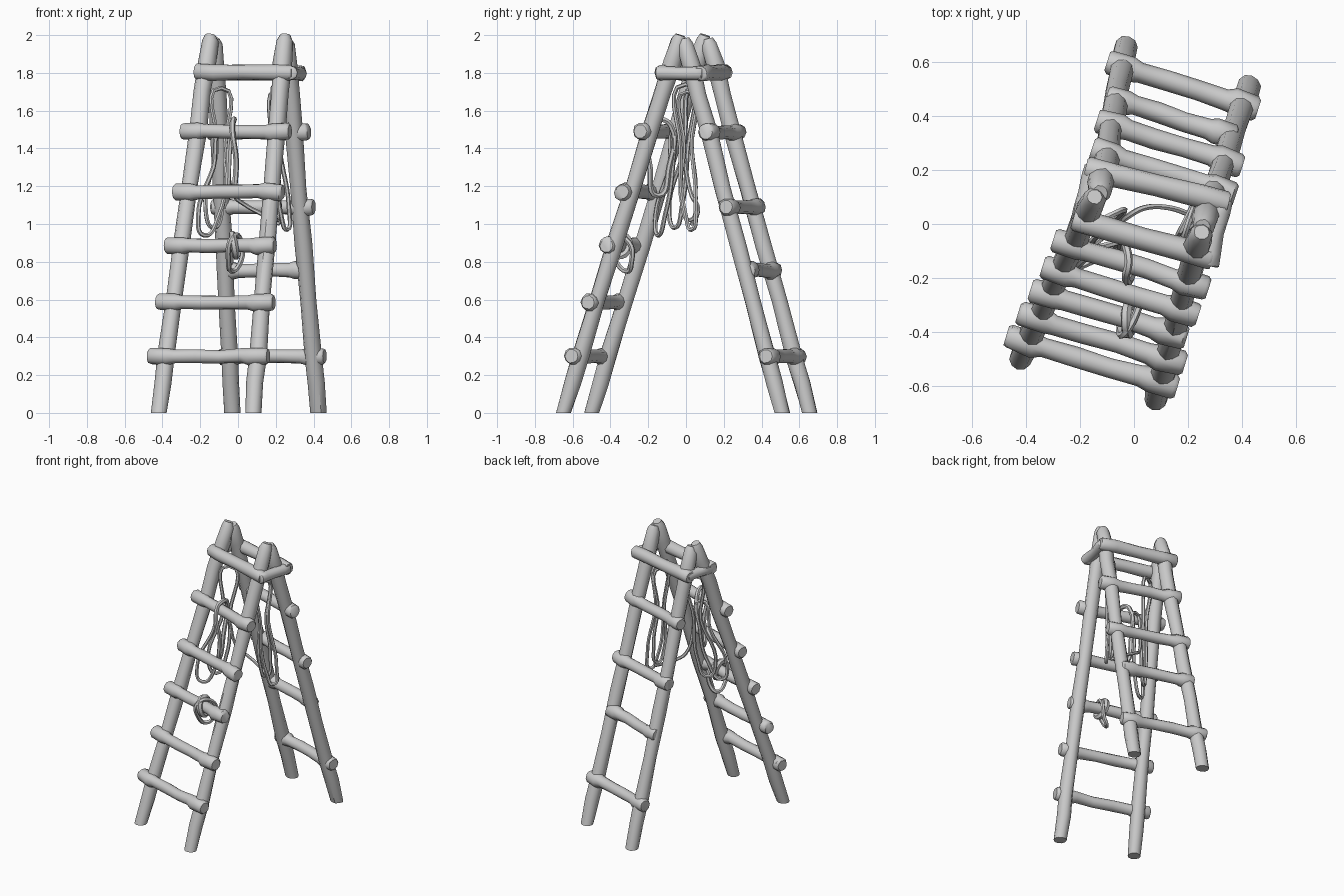
import bpy, bmesh, math, random
from mathutils import Vector

if "Cube" in bpy.data.objects:
    bpy.data.objects.remove(bpy.data.objects["Cube"])

random.seed(4)
SIDES = 10


def log(name, a, b, profile, wobble=0.004):
    """Rough round timber from a to b; profile = (fraction, radius) rings."""
    a, b = Vector(a), Vector(b)
    d = (b - a).normalized()
    ref = Vector((0, 0, 1)) if abs(d.z) < 0.7 else Vector((0, 1, 0))
    u = d.cross(ref).normalized()
    v = d.cross(u)
    bm = bmesh.new()
    rings = []
    for i, (t, r) in enumerate(profile):
        inner = 0 < i < len(profile) - 1
        c = a.lerp(b, t)
        if inner:
            c += u * random.uniform(-wobble, wobble) + v * random.uniform(-wobble, wobble)
        ring = []
        for k in range(SIDES):
            ang = 2 * math.pi * k / SIDES
            rr = r * random.uniform(0.95, 1.05)
            ring.append(bm.verts.new(c + u * (rr * math.cos(ang)) + v * (rr * math.sin(ang))))
        rings.append(ring)
    for lo, hi in zip(rings, rings[1:]):
        for k in range(SIDES):
            n = (k + 1) % SIDES
            bm.faces.new((lo[k], lo[n], hi[n], hi[k]))
    bm.faces.new(rings[0])
    bm.faces.new(rings[-1])
    bmesh.ops.recalc_face_normals(bm, faces=bm.faces)
    me = bpy.data.meshes.new(name)
    bm.to_mesh(me)
    bm.free()
    ob = bpy.data.objects.new(name, me)
    bpy.context.collection.objects.link(ob)
    smooth(ob)
    return ob


def smooth(ob):
    bpy.ops.object.select_all(action='DESELECT')
    ob.select_set(True)
    bpy.context.view_layer.objects.active = ob
    bpy.ops.object.shade_smooth_by_angle(angle=math.radians(45))


def rope(name, pts, r, cyclic=True):
    cu = bpy.data.curves.new(name, 'CURVE')
    cu.dimensions = '3D'
    cu.bevel_depth = r
    cu.bevel_resolution = 1
    cu.resolution_u = 6
    cu.use_fill_caps = True
    sp = cu.splines.new('BEZIER')
    sp.bezier_points.add(len(pts) - 1)
    for bp, p in zip(sp.bezier_points, pts):
        bp.co = p
        bp.handle_left_type = bp.handle_right_type = 'AUTO'
    sp.use_cyclic_u = cyclic
    ob = bpy.data.objects.new(name, cu)
    bpy.context.collection.objects.link(ob)
    bpy.ops.object.select_all(action='DESELECT')
    ob.select_set(True)
    bpy.context.view_layer.objects.active = ob
    bpy.ops.object.convert(target='MESH')
    smooth(bpy.context.view_layer.objects.active)


# Legs: foot and head of each pole
LEGS = {
    "front_left_leg": ((-0.42, -0.50, 0), (-0.145, 0.10, 2.0)),
    "front_right_leg": ((0.08, -0.65, 0), (0.25, -0.03, 2.0)),
    "back_left_leg": ((-0.03, 0.655, 0), (-0.125, 0.115, 1.98)),
    "back_right_leg": ((0.425, 0.51, 0), (0.255, -0.01, 1.98)),
}
leg_profile = [(0, 0.043), (0.08, 0.045), (0.15, 0.046), (0.3, 0.042), (0.45, 0.046), (0.6, 0.043),
               (0.75, 0.047), (0.85, 0.046), (0.93, 0.05), (0.985, 0.043), (1, 0.028)]
for name, (a, b) in LEGS.items():
    leg = log(name, a, b, leg_profile)
    for vert in leg.data.vertices:      # cut feet level with the floor
        if vert.co.z < 0.04:
            vert.co.z = 0


def on_leg(name, z):
    a, b = (Vector(p) for p in LEGS[name])
    return a.lerp(b, z / b.z)


# Rungs: run past both legs with swollen ends
rung_profile = [(0, 0.036), (0.02, 0.045), (0.16, 0.047), (0.22, 0.037), (0.4, 0.038),
                (0.6, 0.037), (0.78, 0.039), (0.84, 0.049), (0.98, 0.046), (1, 0.036)]


def rung(side, z, left_ext, right_ext, offset):
    l, r = on_leg(side + "_left_leg", z), on_leg(side + "_right_leg", z)
    d = (r - l).normalized()
    shift = Vector((offset * 0.26, offset, 0))
    log(f"{side}_rung", l - d * left_ext + shift, r + d * right_ext + shift, rung_profile)


for z, le, re in ((0.30, 0.09, 0.065), (0.585, 0.085, 0.07), (0.885, 0.08, 0.05),
                  (1.17, 0.075, 0.07), (1.49, 0.08, 0.08)):
    rung("front", z, le, re, -0.03)
for z, le, re in ((0.30, 0.06, 0.06), (0.755, 0.04, 0.015), (1.09, 0.06, 0.07), (1.485, 0.06, 0.08)):
    rung("back", z, le, re, 0.01)

# Top frame around the four pole heads
fl, fr = (-0.225, 0.02, 1.805), (0.29, -0.13, 1.80)
bl, br = (-0.18, 0.205, 1.80), (0.35, 0.075, 1.80)
bar = [(0, 0.036), (0.02, 0.043), (0.2, 0.044), (0.5, 0.041), (0.8, 0.044), (0.98, 0.043), (1, 0.036)]
log("front_top_bar", fl, fr, bar)
log("back_top_bar", bl, br, bar)
log("left_top_bar", (-0.195, 0.01, 1.80), (-0.145, 0.215, 1.80), [(t, r * 0.85) for t, r in bar])
log("right_top_bar", (0.275, -0.155, 1.80), (0.33, 0.09, 1.80), [(t, r * 0.85) for t, r in bar])

# Ropes draped over the rungs
rope("front_rope_loop", [(-.03, -.19, 1.53), (-.02, -.14, 1.555), (-.03, -.08, 1.52),
                         (-.05, -.09, 1.3), (-.04, -.15, 1.15), (-.01, -.19, 1.3)], 0.015)
rope("left_rope_coil", [(-.07, -.07, 1.5), (-.13, -.09, 1.3), (-.21, -.16, 1.05),
                        (-.18, -.15, .94), (-.1, -.11, 1.05), (-.06, -.07, 1.3)], 0.012)
rope("left_rope_coil", [(-.09, .03, 1.72), (-.11, -.01, 1.4), (-.17, -.09, 1.06),
                        (-.13, -.06, .98), (-.08, -.02, 1.1), (-.07, .01, 1.4)], 0.012)
rope("right_rope_coil", [(.2, .0, 1.74), (.2, -.03, 1.4), (.23, .0, 1.04),
                         (.26, .03, .97), (.27, .05, 1.08), (.22, .03, 1.4)], 0.012)
rope("right_rope_coil", [(.19, .01, 1.7), (.18, -.01, 1.4), (.19, -.02, 1.1),
                         (.21, .02, 1.02), (.22, .05, 1.15), (.2, .03, 1.4)], 0.011)
rope("linking_rope", [(-.06, -.01, 1.35), (-.02, .03, 1.15), (.04, .06, 1.1),
                      (.13, .06, 1.05), (.22, .03, 1.0)], 0.011, False)
# Knot and tail tied around a front rung
rope("rope_knot", [(-.02, -.405, .89), (-.03, -.355, .945), (-.02, -.3, .89), (-.01, -.355, .83)], 0.02)
rope("rope_knot_tail", [(-.03, -.40, .93), (-.05, -.37, .8), (-.03, -.31, .75),
                        (.01, -.29, .79), (.02, -.30, .9)], 0.014)
